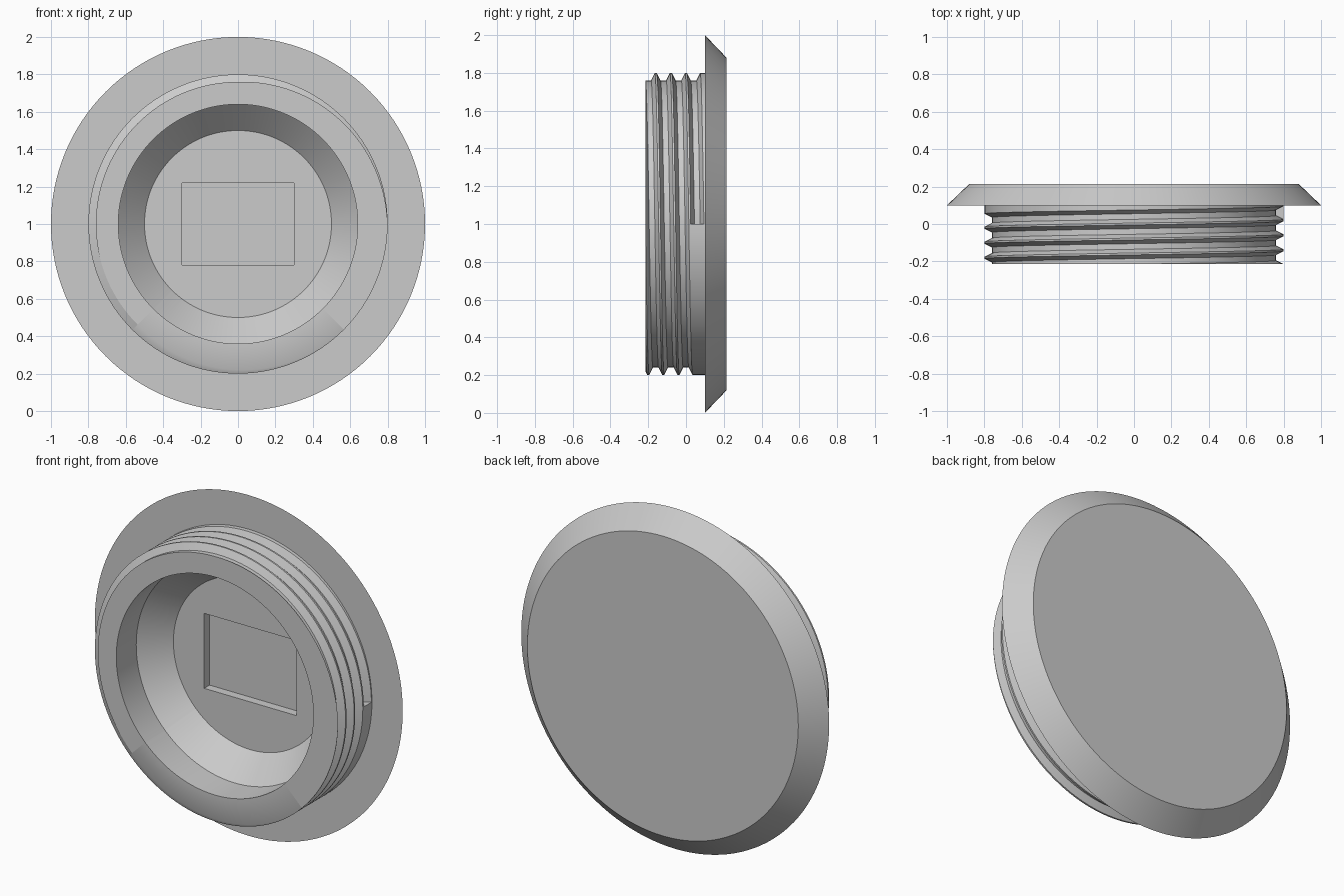
import bpy
import bmesh
from math import cos, sin, pi, radians
from mathutils import Vector

cube = bpy.data.objects.get("Cube")
if cube:
    bpy.data.objects.remove(cube, do_unlink=True)

SEGMENTS = 128
TURNS = 5
PITCH = 0.08
CREST, ROOT = 0.80, 0.76
BACK, SHOULDER, FRONT, FLOOR = 0.215, 0.10, -0.215, 0.115
AXIS_Z = 1.0

bm = bmesh.new()


def point(radius, y, angle):
    return bm.verts.new((radius * cos(angle), y, AXIS_Z + radius * sin(angle)))


def lathe(edges, profile):
    """Extrude a boundary ring through (radius, y) steps and return the last ring."""
    for radius, y in profile:
        geom = bmesh.ops.extrude_edge_only(bm, edges=edges)["geom"]
        for v in geom:
            if isinstance(v, bmesh.types.BMVert):
                out = Vector((v.co.x, 0, v.co.z - AXIS_Z)).normalized() * radius
                v.co = (out.x, y, AXIS_Z + out.z)
        edges = [e for e in geom if isinstance(e, bmesh.types.BMEdge) and e.is_boundary]
    return edges


def boundary(test):
    return [e for e in bm.edges if e.is_boundary and all(test(v.co.y) for v in e.verts)]


# Threaded sleeve: columns of points following one helical groove
groove = [(CREST, 0.035), (ROOT, 0.015), (ROOT, -0.015), (CREST, -0.035)]
columns = []
for i in range(SEGMENTS):
    angle = 2 * pi * i / SEGMENTS
    column = [point(CREST, SHOULDER, angle)]
    for turn in range(TURNS):
        centre = 0.06 - PITCH * (turn + i / SEGMENTS)
        column += [point(r, centre + dy, angle) for r, dy in groove]
    columns.append(column)
first = columns[0]
columns.append([first[0]] + first[5:])

for i in range(SEGMENTS):
    a, b = columns[i], columns[i + 1]
    for j in range(min(len(a), len(b)) - 1):
        # The last column also borders the wall where the groove begins
        extra = [first[1], first[4]] if i == SEGMENTS - 1 and j == 0 else []
        bm.faces.new([a[j], b[j]] + extra + [b[j + 1], a[j + 1]])
bm.faces.new(first[1:5])

# Trim the thread flat at the open end
bmesh.ops.bisect_plane(bm, geom=bm.verts[:] + bm.edges[:] + bm.faces[:],
                       plane_co=(0, FRONT, 0), plane_no=(0, -1, 0), clear_outer=True)

# Bevelled flange and closed back
ring = lathe(boundary(lambda y: y > SHOULDER - 0.001), [(1.0, SHOULDER), (0.88, BACK)])
bmesh.ops.contextual_create(bm, geom=ring)

# Front lip, bore, tapered seat and floor
ring = lathe(boundary(lambda y: y < FRONT + 0.001),
             [(0.64, FRONT), (0.64, -0.03), (0.50, FLOOR)])
floor = bmesh.ops.contextual_create(bm, geom=ring)["faces"]

# Rectangular pocket sunk into the floor
half_width, half_height = 0.30, 0.22
for direction, size in (((1, 0, 0), half_width), ((-1, 0, 0), half_width),
                        ((0, 0, 1), half_height), ((0, 0, -1), half_height)):
    normal = Vector(direction)
    geom = floor + list({e for f in floor for e in f.edges} | {v for f in floor for v in f.verts})
    bmesh.ops.bisect_plane(bm, geom=geom, plane_no=normal,
                           plane_co=Vector((0, FLOOR, AXIS_Z)) + normal * size)
    floor = [f for f in bm.faces if all(abs(v.co.y - FLOOR) < 1e-4 for v in f.verts)]
middle = Vector((0, FLOOR, AXIS_Z))
pocket = min(floor, key=lambda f: (f.calc_center_median() - middle).length)
sunk = bmesh.ops.extrude_discrete_faces(bm, faces=[pocket])["faces"][0]
bmesh.ops.translate(bm, verts=sunk.verts[:], vec=(0, 0.05, 0))

bmesh.ops.recalc_face_normals(bm, faces=bm.faces[:])
mesh = bpy.data.meshes.new("threaded_plug")
bm.to_mesh(mesh)
bm.free()

# Plain grey material
grey = bpy.data.materials.new("plain_grey")
grey.use_nodes = True
colour = (0.6, 0.6, 0.6, 1)
grey.diffuse_color = colour
grey.node_tree.nodes["Principled BSDF"].inputs["Base Color"].default_value = colour
mesh.materials.append(grey)

plug = bpy.data.objects.new("threaded_plug", mesh)
bpy.context.collection.objects.link(plug)
bpy.ops.object.select_all(action="DESELECT")
plug.select_set(True)
bpy.context.view_layer.objects.active = plug
bpy.ops.object.shade_smooth_by_angle(angle=radians(30))
